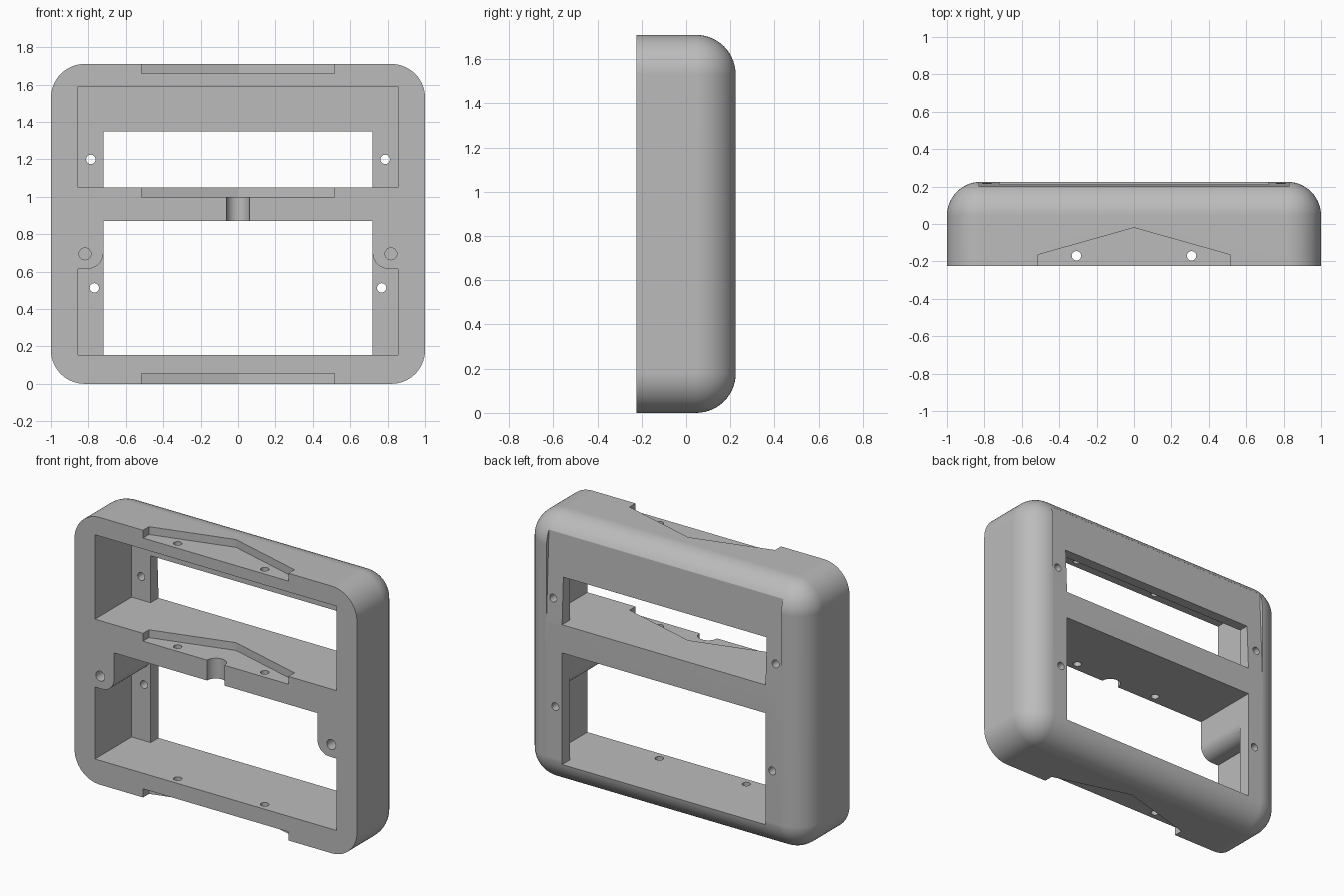
import bpy, bmesh, math
from mathutils import Vector

default = bpy.data.objects.get("Cube")
if default:
    bpy.data.objects.remove(default, do_unlink=True)

W, H, D, R = 1.0, 1.71, 0.225, 0.18   # half width, height, half depth, edge radius

grey = bpy.data.materials.new("light_grey")
grey.use_nodes = True
colour = (0.5, 0.5, 0.5, 1)
grey.diffuse_color = colour
grey.node_tree.nodes["Principled BSDF"].inputs["Base Color"].default_value = colour


def add_object(name, bm):
    bmesh.ops.recalc_face_normals(bm, faces=bm.faces)
    mesh = bpy.data.meshes.new(name)
    bm.to_mesh(mesh)
    bm.free()
    mesh.materials.append(grey)
    obj = bpy.data.objects.new(name, mesh)
    bpy.context.collection.objects.link(obj)
    return obj


# Rounded shell: four corner edges and the whole back rim are filleted
bm = bmesh.new()
bmesh.ops.create_cube(bm, size=1)
for v in bm.verts:
    v.co = Vector((v.co.x * 2 * W, v.co.y * 2 * D, (v.co.z + 0.5) * H))
rim = [e for e in bm.edges if max(v.co.y for v in e.verts) > 0]
bmesh.ops.bevel(bm, geom=rim, offset=R, offset_type='OFFSET', segments=14,
                profile=0.5, affect='EDGES', clamp_overlap=False)
frame = add_object("display_frame", bm)


def cut(name, outline, axis, start, end):
    """Subtract a prism: outline in the plane across axis, from start to end."""
    place = {'x': lambda a, b, t: (t, a, b),
             'y': lambda a, b, t: (a, t, b),
             'z': lambda a, b, t: (a, b, t)}[axis]
    bm = bmesh.new()
    face = bm.faces.new([bm.verts.new(place(a, b, start)) for a, b in outline])
    out = bmesh.ops.extrude_face_region(bm, geom=[face])
    move = Vector(place(0, 0, end - start))
    for v in out["geom"]:
        if isinstance(v, bmesh.types.BMVert):
            v.co += move
    cutter = add_object(name, bm)
    cutter.hide_render = True
    mod = frame.modifiers.new(name, 'BOOLEAN')
    mod.operation = 'DIFFERENCE'
    mod.solver = 'EXACT'
    mod.object = cutter
    bpy.context.view_layer.objects.active = frame
    bpy.ops.object.modifier_apply(modifier=name)
    bpy.data.objects.remove(cutter, do_unlink=True)


def rect(x, low, high):
    return [(-x, low), (x, low), (x, high), (-x, high)]


def circle(x, y, r, n=24):
    return [(x + r * math.cos(math.tau * i / n), y + r * math.sin(math.tau * i / n))
            for i in range(n)]


FRONT, BACK, LEDGE = -0.4, 0.4, 0.145

# Slightly sloped upper back panel
cut("back_slope", [(0.225, 1.04), (0.2, 1.62), (0.3, 1.62), (0.3, 1.04)], 'x', -0.83, 0.83)

# Upper pocket and window
cut("upper_pocket", rect(0.855, 1.05, 1.59), 'y', FRONT, LEDGE)
cut("upper_window", rect(0.72, 1.05, 1.35), 'y', FRONT, BACK)

# Lower pocket, leaving a rounded screw boss on each side
arc = [(0.805 - 0.085 * math.sin(a), 0.70 - 0.085 * math.cos(a))
       for a in (math.pi / 2 * i / 10 for i in range(11))]
half = [(0.855, 0.155), (0.855, 0.615)] + arc + [(0.72, 0.87)]
cut("lower_pocket", half + [(-x, z) for x, z in reversed(half)], 'y', FRONT, LEDGE)
cut("lower_window", rect(0.72, 0.155, 0.87), 'y', FRONT, BACK)

# Pointed notches in the top, middle and bottom bars
notch = [(-0.515, FRONT), (0.515, FRONT), (0.515, -0.165), (0, -0.02), (-0.515, -0.165)]
for name, low, high in (("top_notch", 1.66, 1.9), ("middle_notch", 1.0, 1.2),
                        ("bottom_notch", -0.2, 0.055)):
    cut(name, notch, 'z', low, high)

# Half-round cable groove in the middle bar
cut("cable_groove", circle(0, -D, 0.062, 32), 'z', 0.8, 1.1)

# Screw holes
for side in (-1, 1):
    cut("upper_screw_hole", circle(side * 0.787, 1.2, 0.025), 'y', FRONT, BACK)
    cut("lower_screw_hole", circle(side * 0.768, 0.513, 0.025), 'y', FRONT, BACK)
    cut("boss_hole", circle(side * 0.818, 0.695, 0.032), 'y', FRONT, 0.0)
    cut("bar_hole", circle(side * 0.308, -0.17, 0.025), 'z', -0.2, 1.9)

# Smooth fillets with crisp edges
bpy.ops.object.select_all(action='DESELECT')
frame.select_set(True)
bpy.context.view_layer.objects.active = frame
bpy.ops.object.shade_smooth_by_angle(angle=math.radians(25))
weighted = frame.modifiers.new("even_shading", 'WEIGHTED_NORMAL')
weighted.keep_sharp = True
